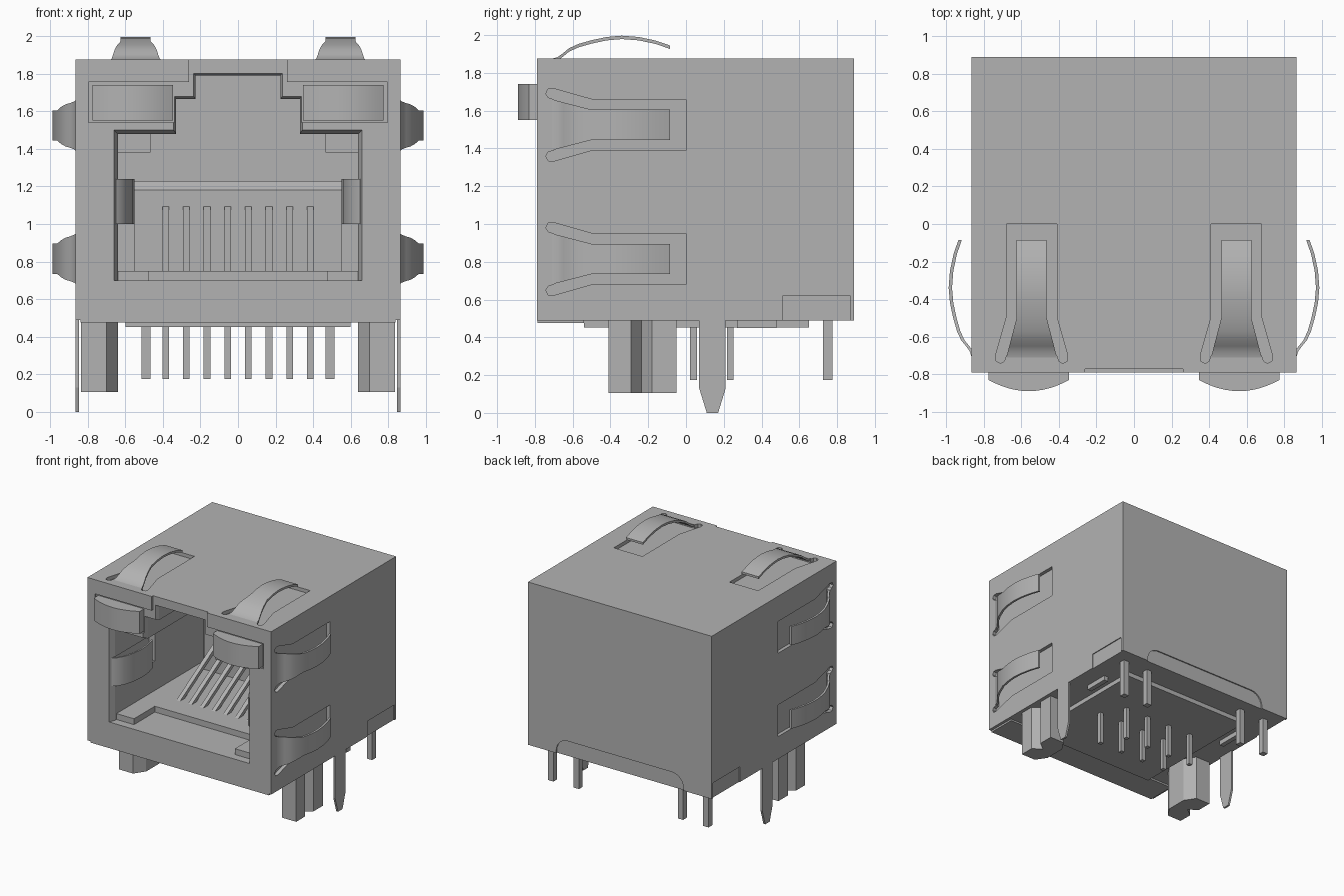
import bpy, bmesh, math
from mathutils import Vector

cube = bpy.data.objects.get("Cube")
if cube:
    bpy.data.objects.remove(cube, do_unlink=True)

grey = bpy.data.materials.new("plain grey")
grey.use_nodes = True
colour = (0.45, 0.45, 0.45, 1)
grey.diffuse_color = colour
grey.node_tree.nodes["Principled BSDF"].inputs["Base Color"].default_value = colour


def finish(name, bm, smooth=False):
    bmesh.ops.recalc_face_normals(bm, faces=bm.faces)
    mesh = bpy.data.meshes.new(name)
    bm.to_mesh(mesh)
    bm.free()
    mesh.materials.append(grey)
    ob = bpy.data.objects.new(name, mesh)
    bpy.context.collection.objects.link(ob)
    if smooth:
        bpy.ops.object.select_all(action='DESELECT')
        ob.select_set(True)
        bpy.context.view_layer.objects.active = ob
        bpy.ops.object.shade_smooth_by_angle(angle=math.radians(35))
    return ob


def place(p, axis, t):
    a, b = p
    return {'x': (t, a, b), 'y': (a, t, b), 'z': (a, b, t)}[axis]


def prism(name, pts, axis, t0, t1, pts2=None, smooth=False):
    """Extrude a 2D outline along an axis, optionally lofting to a second outline."""
    bm = bmesh.new()
    r0 = [bm.verts.new(place(p, axis, t0)) for p in pts]
    r1 = [bm.verts.new(place(p, axis, t1)) for p in (pts2 or pts)]
    bm.faces.new(r0)
    bm.faces.new(r1)
    n = len(pts)
    for i in range(n):
        j = (i + 1) % n
        bm.faces.new((r0[i], r0[j], r1[j], r1[i]))
    return finish(name, bm, smooth)


def box(name, x0, x1, y0, y1, z0, z1):
    return prism(name, [(x0, y0), (x1, y0), (x1, y1), (x0, y1)], 'z', z0, z1)


def cut(target, cutter):
    cutter.hide_render = True
    m = target.modifiers.new("cut", 'BOOLEAN')
    m.operation, m.solver, m.object = 'DIFFERENCE', 'EXACT', cutter
    bpy.context.view_layer.objects.active = target
    bpy.ops.object.modifier_apply(modifier=m.name)
    bpy.data.objects.remove(cutter, do_unlink=True)


def both(half):
    return half + [(-x, z) for x, z in reversed(half)]


# Shell with stepped, chamfered plug opening
shell = box("shell", -0.865, 0.865, -0.79, 0.89, 0.49, 1.875)
cut(shell, box("window_cut", -0.795, 0.795, -0.85, -0.772, 1.54, 1.755))
cut(shell, box("notch_cut", -0.26, 0.26, -0.85, -0.772, 1.65, 1.95))
outer = both([(.665, .70), (.665, 1.505), (.345, 1.505), (.345, 1.69), (.245, 1.69), (.245, 1.81)])
inner = both([(.64, .70), (.64, 1.48), (.33, 1.48), (.33, 1.665), (.225, 1.665), (.225, 1.79)])
cut(shell, prism("mouth_cut", outer, 'y', -0.80, -0.74, inner))
cut(shell, prism("cavity_cut", inner, 'y', -0.745, 0.45))
cut(shell, box("side_pocket_cut", -0.70, 0.70, -0.76, -0.2, 1.0, 1.24))

# Recessed panels low on the back and sides
R = 0.11
arch = [(0.6, 0.4)] + [(0.6 - R + R * math.cos(a * math.pi / 12), 0.62 - R + R * math.sin(a * math.pi / 12))
                       for a in range(7)]
cut(shell, prism("back_arch_cut", both(arch), 'y', 0.88, 0.95))
for s in (-1, 1):
    x0, x1 = sorted((s * 0.857, s * 0.95))
    cut(shell, box("side_panel_cut", x0, x1, 0.51, 0.87, 0.4, 0.62))

# Grounding springs: along (y), height above the face
PROFILE = [(-.71, 0), (-.68, .008), (-.65, .03), (-.62, .055), (-.57, .078), (-.5, .098),
           (-.42, .115), (-.34, .122), (-.25, .115), (-.16, .096), (-.085, .07)]
SLOT = [(0, .135), (-.5, .135), (-.70, .192), (-.73, .19), (-.742, .165), (-.73, .145), (-.70, .135)]


def spring(name, to_world):
    # slot pressed into the face
    outline = SLOT + [(y, -w) for y, w in reversed(SLOT)]
    bm = bmesh.new()
    r0 = [bm.verts.new(to_world(w, y, -0.03)) for y, w in outline]
    r1 = [bm.verts.new(to_world(w, y, 0.03)) for y, w in outline]
    bm.faces.new(r0)
    bm.faces.new(r1)
    for i in range(len(r0)):
        j = (i + 1) % len(r0)
        bm.faces.new((r0[i], r0[j], r1[j], r1[i]))
    cut(shell, finish("slot_cut", bm))
    # bowed finger
    bm = bmesh.new()
    rows = []
    for y, h in PROFILE:
        w = 0.08 + max(0, -0.5 - y) * 0.26
        rows.append([bm.verts.new(to_world(u, y, v)) for u, v in
                     ((-w, h), (w, h), (w, h - 0.018), (-w, h - 0.018))])
    for a, b in zip(rows, rows[1:]):
        for i in range(4):
            j = (i + 1) % 4
            bm.faces.new((a[i], a[j], b[j], b[i]))
    bm.faces.new(rows[0])
    bm.faces.new(rows[-1])
    finish(name, bm, True)


for s, side in ((1, "left"), (-1, "right")):
    spring(f"top_spring_{side}", lambda u, y, h: Vector((s * 0.545 + u, y, 1.875 + h)))
    for zc, lvl in ((1.525, "upper"), (0.815, "lower")):
        spring(f"{lvl}_spring_{side}", lambda u, y, h: Vector((s * (0.865 + h), y, zc + u)))

    # Indicator lamp with bowed front
    lens = [(s * (0.345 + 0.43 * i / 12), -0.83 - 0.06 * (1 - (i / 6 - 1) ** 2)) for i in range(13)]
    prism(f"lamp_{side}", lens + [(s * 0.775, -0.7), (s * 0.345, -0.7)], 'z', 1.55, 1.74, smooth=True)

    # Curved contact flap inside the mouth
    flap = [(.65, -.77), (.62, -.75), (.585, -.69), (.56, -.6), (.55, -.5), (.56, -.4), (.58, -.32)]
    ring = [(s * x, y) for x, y in flap] + [(s * (x + 0.014), y + 0.004) for x, y in reversed(flap)]
    prism(f"inner_flap_{side}", ring, 'z', 1.0, 1.24, smooth=True)

    # Ceiling block, raised floor corner
    x0, x1 = sorted((s * 0.465, s * 0.65))
    box(f"ceiling_block_{side}", x0, x1, -0.3, 0.46, 1.38, 1.49)
    x0, x1 = sorted((s * 0.475, s * 0.645))
    box(f"floor_corner_{side}", x0, x1, -0.72, -0.43, 0.69, 0.75)

    # Locating post with a notched outer side
    post = [(.835, -.41), (.835, -.29), (.76, -.235), (.835, -.18), (.835, -.05),
            (.70, -.05), (.64, -.14), (.64, -.32), (.70, -.41)]
    prism(f"locating_post_{side}", [(s * x, y) for x, y in post], 'z', 0.105, 0.5)

    # Ground blade and bent shell tab
    blade = [(.07, .52), (.07, .13), (.11, .0), (.17, .0), (.21, .13), (.21, .52)]
    prism(f"ground_blade_{side}", blade, 'x', s * 0.848, s * 0.865)
    x0, x1 = sorted((s * 0.675, s * 0.715))
    box(f"shell_tab_{side}", x0, x1, 0.27, 0.48, 0.45, 0.5)

    # Lamp pins
    for x in (0.49, 0.73):
        box(f"lamp_pin_{side}", s * x - .025, s * x + .025, .725, .775, .175, .5)

# Cavity floor and contact comb
box("raised_floor", -0.645, 0.645, -0.44, 0.46, 0.69, 0.75)
prism("contact_comb", [(.33, .7), (.33, 1.18), (.38, 1.23), (.46, 1.23), (.46, .7)], 'x', -0.55, 0.55)

# Base of the insulator
box("base_plate", -0.6, 0.6, -0.54, 0.65, 0.452, 0.5)
box("base_lip", -0.84, 0.84, -0.785, -0.54, 0.475, 0.5)

# Sloping contacts and staggered solder pins
for i in range(8):
    x = -0.385 + 0.11 * i
    prism("contact_wire", [(-.27, .74), (.34, 1.10), (.34, 1.06), (-.21, .74)], 'x', x - .0175, x + .0175)
    y = 0.04 if i % 2 else 0.235
    box("solder_pin", x - .0175, x + .0175, y - .0175, y + .0175, .175, .5)
